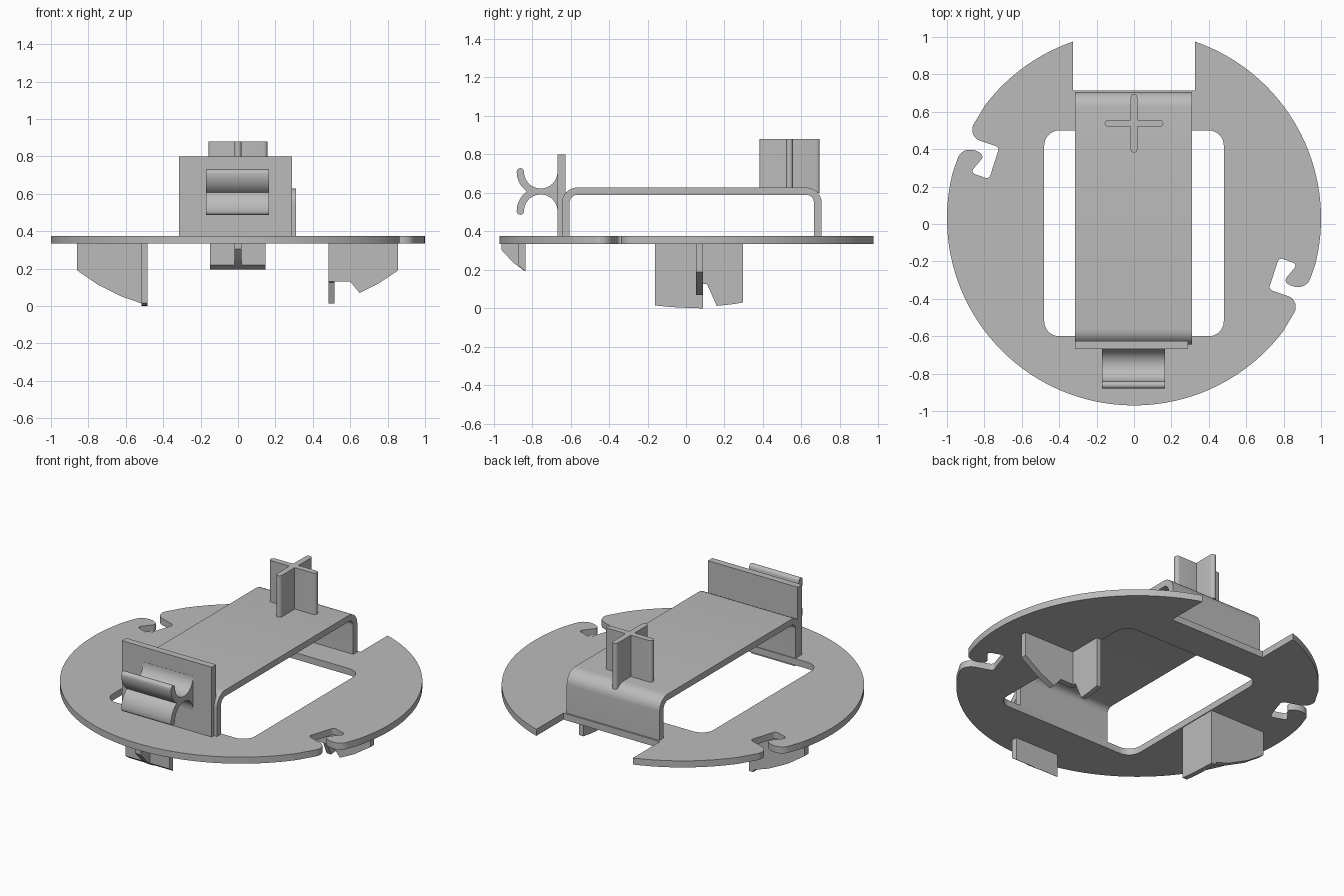
import bpy, bmesh, math
from mathutils import Vector

cube = bpy.data.objects.get("Cube")
if cube:
    bpy.data.objects.remove(cube, do_unlink=True)

grey = bpy.data.materials.new("plain grey")
grey.use_nodes = True
COLOUR = (0.5, 0.5, 0.5, 1)
grey.diffuse_color = COLOUR
grey.node_tree.nodes["Principled BSDF"].inputs["Base Color"].default_value = COLOUR


def rounded(points, steps=8):
    """Turn (a, b, trim) corners into circular fillets; plain (a, b) stay sharp."""
    out = []
    n = len(points)
    for i, pt in enumerate(points):
        p = Vector(pt[:2])
        if len(pt) == 2:
            out.append(p)
            continue
        u = (Vector(points[i - 1][:2]) - p).normalized()
        v = (Vector(points[(i + 1) % n][:2]) - p).normalized()
        w = math.sin(u.angle(v) / 2)
        a, c = p + u * pt[2], p + v * pt[2]
        for k in range(steps + 1):
            t = k / steps
            k0, k1, k2 = (1 - t) ** 2, 2 * w * t * (1 - t), t * t
            out.append((a * k0 + p * k1 + c * k2) / (k0 + k1 + k2))
    return out


def arc(cx, cy, r, start, end, steps):
    """Points on a circle, angles in degrees."""
    angles = [math.radians(start + (end - start) * i / steps) for i in range(steps + 1)]
    return [Vector((cx + r * math.cos(a), cy + r * math.sin(a))) for a in angles]


def extrude(name, loops, axis, lo, hi):
    """Extrude flat outlines (first the rim, then holes) along an axis."""
    place = {"x": lambda a, b: (lo, a, b),
             "y": lambda a, b: (a, lo, b),
             "z": lambda a, b: (a, b, lo)}[axis]
    bm = bmesh.new()
    edges = []
    for loop in loops:
        vs = [bm.verts.new(place(p[0], p[1])) for p in loop]
        edges += [bm.edges.new((vs[i - 1], vs[i])) for i in range(len(vs))]
    bmesh.ops.triangle_fill(bm, use_beauty=True, edges=edges)
    res = bmesh.ops.extrude_face_region(bm, geom=bm.faces[:])
    shift = Vector([(hi - lo) * (axis == k) for k in "xyz"])
    bmesh.ops.translate(bm, vec=shift,
                        verts=[g for g in res["geom"] if isinstance(g, bmesh.types.BMVert)])
    bmesh.ops.recalc_face_normals(bm, faces=bm.faces[:])
    mesh = bpy.data.meshes.new(name)
    bm.to_mesh(mesh)
    bm.free()
    mesh.materials.append(grey)
    ob = bpy.data.objects.new(name, mesh)
    bpy.context.collection.objects.link(ob)
    bpy.ops.object.select_all(action="DESELECT")
    ob.select_set(True)
    bpy.context.view_layer.objects.active = ob
    bpy.ops.object.shade_smooth_by_angle(angle=math.radians(30))
    return ob


# Round base plate: rim with a rear cut-out, two hooked side slots and a window
CY, BOTTOM, TOP = 0.03, 0.335, 0.375
hook = rounded([(-0.797, 0.634), (-0.895, 0.47, 0.075), (-0.72, 0.41, 0.02),
                (-0.775, 0.24, 0.02), (-0.875, 0.275, 0.025), (-0.80, 0.365, 0.025),
                (-0.845, 0.395, 0.025), (-0.925, 0.40, 0.05), (-0.968, 0.28)])
opposite = [Vector((-p.x, 2 * CY - p.y)) for p in hook]
rim = [Vector((-0.325, 0.715))]
rim += arc(0, CY, 1, 109, 142, 12) + hook
rim += arc(0, CY, 1, 167, 321, 56) + opposite
rim += arc(0, CY, 1, 347, 431, 32) + [Vector((0.325, 0.715))]
window = rounded([(-0.48, -0.6, 0.08), (0.48, -0.6, 0.08),
                  (0.48, 0.5, 0.08), (-0.48, 0.5, 0.08)])
extrude("base_plate", [rim, window], "z", BOTTOM, TOP)

# Bent strap bridging the window
strap = rounded([(-0.645, 0.36), (-0.645, 0.628, 0.08), (0.705, 0.628, 0.08),
                 (0.705, 0.36), (0.665, 0.36), (0.665, 0.59, 0.04),
                 (-0.605, 0.59, 0.04), (-0.605, 0.36)])
extrude("bridge_strap", [strap], "x", -0.315, 0.31)

# Upright plate at the front of the strap
extrude("front_upright", [[(-0.667, 0.36), (-0.625, 0.36), (-0.625, 0.80), (-0.667, 0.80)]],
        "x", -0.315, 0.29)

# Double clip: two back-to-back channels with rounded lips
YC, Z_UP, Z_LOW, R_IN, R_OUT = -0.755, 0.71, 0.505, 0.087, 0.125
mid = (R_IN + R_OUT) / 2
cross = math.degrees(math.asin((Z_UP - Z_LOW) / 2 / R_OUT))
clip = arc(YC, Z_UP, R_IN, 360, 180, 20)
clip += arc(YC - mid, Z_UP, (R_OUT - R_IN) / 2, 0, 180, 8)[1:-1]
clip += arc(YC, Z_UP, R_OUT, 180, 180 + cross, 8)
clip += arc(YC, Z_LOW, R_OUT, 180 - cross, 180, 8)[1:]
clip += arc(YC - mid, Z_LOW, (R_OUT - R_IN) / 2, 180, 360, 8)[1:-1]
clip += arc(YC, Z_LOW, R_IN, 180, 0, 20)
clip += [Vector((-0.65, Z_LOW)), Vector((-0.65, Z_UP))]
extrude("double_clip", [clip], "x", -0.17, 0.165)

# Cross-shaped post with rounded arm ends
ARM, HALF, PY = 0.157, 0.018, 0.538
post = []
for turn in range(4):
    c, s = ((1, 0), (0, 1), (-1, 0), (0, -1))[turn]
    for p in arc(ARM - HALF, 0, HALF, -90, 90, 8) + [Vector((HALF, HALF))]:
        post.append((p.x * c - p.y * s, PY + p.x * s + p.y * c))
extrude("cross_post", [post], "z", 0.60, 0.88)

# Left foot: notched rib and a wall with a slanted corner
Z = BOTTOM + 0.01
extrude("left_foot_rib", [[(0.49, Z), (0.855, Z), (0.855, 0.19), (0.75, 0.12), (0.65, 0.07),
                           (0.60, 0.13), (0.49, 0.13)]], "y", 0.052, 0.088)
extrude("left_foot_wall", [[(0.055, Z), (0.295, Z), (0.295, 0.03), (0.23, 0.02), (0.16, 0.013),
                            (0.11, 0.125), (0.055, 0.13)]], "x", 0.485, 0.515)

# Right foot: full curved rib and a wall on the opposite side
extrude("right_foot_rib", [[(-0.49, Z), (-0.86, Z), (-0.86, 0.19), (-0.75, 0.115),
                            (-0.62, 0.05), (-0.49, 0.005)]], "y", 0.052, 0.088)
extrude("right_foot_wall", [[(-0.16, Z), (0.088, Z), (0.088, 0), (0, 0.003),
                             (-0.08, 0.007), (-0.16, 0.015)]], "x", -0.515, -0.485)

# Front foot: small wall with a sloped underside and a central rib
extrude("front_foot_wall", [[(-0.87, Z), (-0.835, Z), (-0.835, 0.195), (-0.87, 0.22)]],
        "x", -0.15, 0.147)
extrude("front_foot_rib", [[(-0.96, Z), (-0.84, Z), (-0.84, 0.195), (-0.90, 0.24),
                            (-0.96, 0.305)]], "x", -0.02, 0.018)
